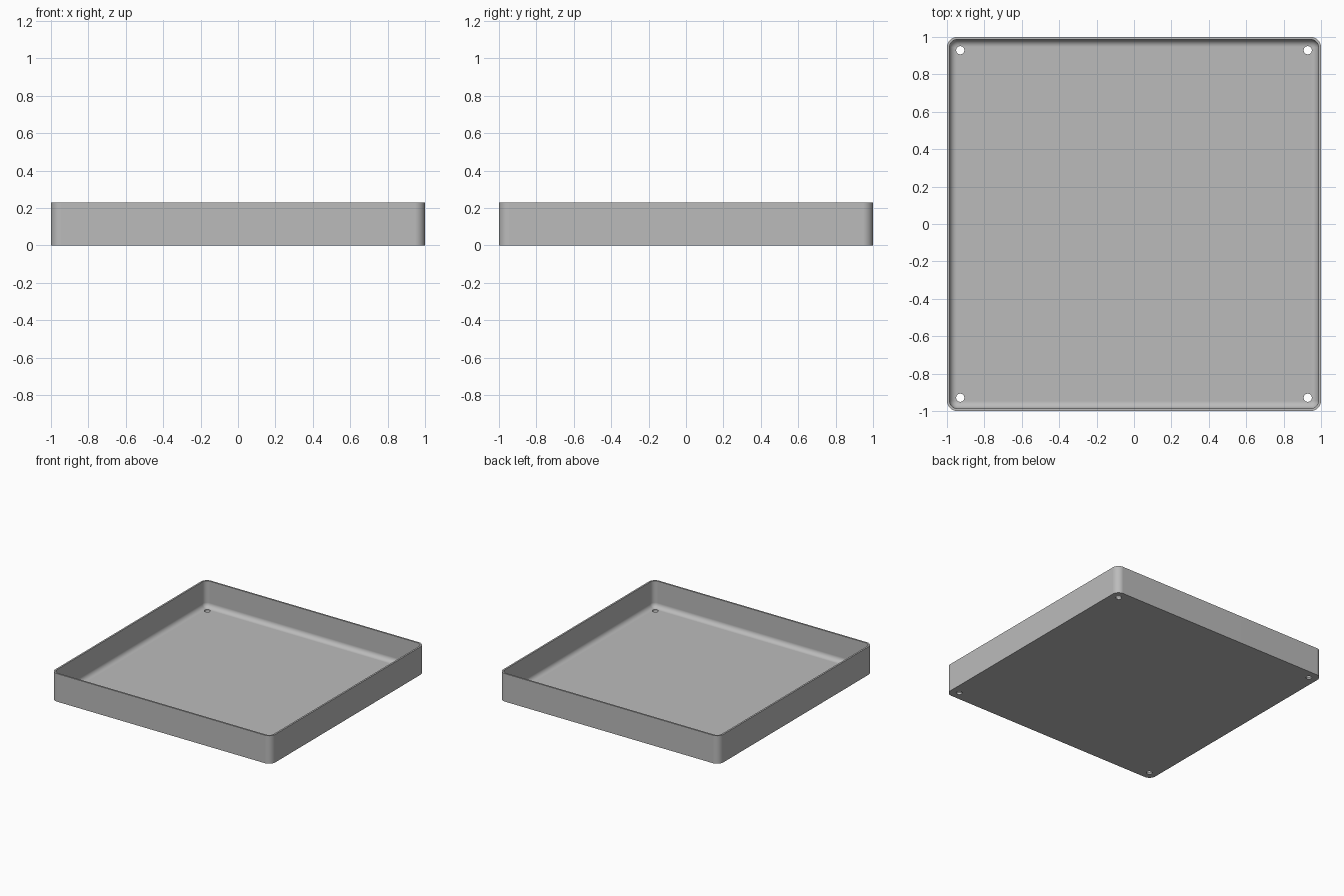
import bpy
import bmesh
import math

cube = bpy.data.objects.get("Cube")
if cube:
    bpy.data.objects.remove(cube, do_unlink=True)

HEIGHT, CORNER, WALL, FLOOR, FILLET = 0.23, 0.055, 0.014, 0.014, 0.038
HOLE_POS, HOLE_RADIUS = 0.929, 0.022
STEPS = 8

grey = bpy.data.materials.new("plain grey")
grey.use_nodes = True
colour = (0.5, 0.5, 0.5, 1)
grey.diffuse_color = colour
grey.node_tree.nodes["Principled BSDF"].inputs["Base Color"].default_value = colour


def ring(bm, inset, z):
    """Rounded square outline, moved inward by inset."""
    radius = CORNER - inset
    centre = 1 - CORNER
    verts = []
    for quarter in range(4):
        turn = math.radians(45 + 90 * quarter)
        cx = math.copysign(centre, math.cos(turn))
        cy = math.copysign(centre, math.sin(turn))
        for i in range(STEPS + 1):
            a = math.pi / 2 * (quarter + i / STEPS)
            verts.append(bm.verts.new((cx + radius * math.cos(a),
                                       cy + radius * math.sin(a), z)))
    return verts


# Wall section: outside, rim, inside, then the rounded join to the floor
section = [(0, 0), (0, HEIGHT), (WALL, HEIGHT)]
for i in range(STEPS + 1):
    a = math.pi / 2 * i / STEPS
    section.append((WALL + FILLET * (1 - math.cos(a)),
                    FLOOR + FILLET * (1 - math.sin(a))))

bm = bmesh.new()
rings = [ring(bm, inset, z) for inset, z in section]
for low, high in zip(rings, rings[1:]):
    for i in range(len(low)):
        j = (i + 1) % len(low)
        bm.faces.new((low[i], low[j], high[j], high[i]))
bm.faces.new(reversed(rings[0]))
bm.faces.new(rings[-1])
bmesh.ops.recalc_face_normals(bm, faces=bm.faces[:])
mesh = bpy.data.meshes.new("tray")
bm.to_mesh(mesh)
bm.free()
mesh.materials.append(grey)
tray = bpy.data.objects.new("tray", mesh)
bpy.context.collection.objects.link(tray)

# Round holes through the floor near each corner
for x in (-HOLE_POS, HOLE_POS):
    for y in (-HOLE_POS, HOLE_POS):
        bpy.ops.mesh.primitive_cylinder_add(vertices=32, radius=HOLE_RADIUS,
                                            depth=0.2, location=(x, y, 0))
        cutter = bpy.context.object
        cutter.name = "hole_cutter"
        cutter.hide_render = True
        cutter.data.materials.append(grey)
        cut = tray.modifiers.new("hole", 'BOOLEAN')
        cut.operation = 'DIFFERENCE'
        cut.solver = 'EXACT'
        cut.object = cutter
        bpy.context.view_layer.objects.active = tray
        bpy.ops.object.modifier_apply(modifier=cut.name)
        bpy.data.objects.remove(cutter, do_unlink=True)

# Smooth rounded parts, crisp rim and flat panels
bpy.ops.object.select_all(action='DESELECT')
tray.select_set(True)
bpy.context.view_layer.objects.active = tray
bpy.ops.object.shade_smooth_by_angle(angle=math.radians(35))
weighted = tray.modifiers.new("flat panels", 'WEIGHTED_NORMAL')
weighted.keep_sharp = True
